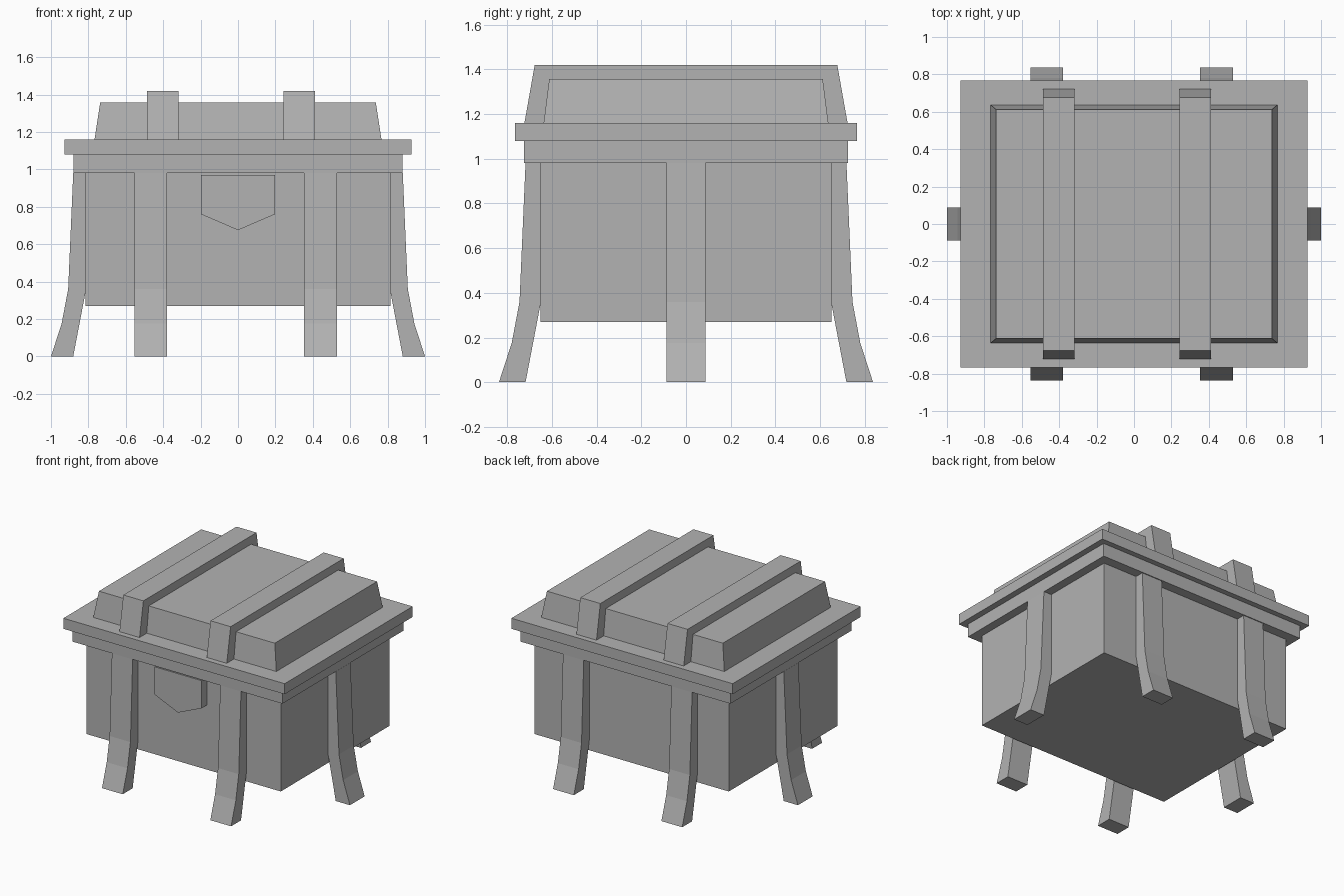
import bpy
import bmesh
from mathutils import Matrix, Vector

if "Cube" in bpy.data.objects:
    bpy.data.objects.remove(bpy.data.objects["Cube"])

grey = bpy.data.materials.new("plain grey")
grey.diffuse_color = (0.45, 0.45, 0.45, 1)
grey.use_nodes = True
grey.node_tree.nodes["Principled BSDF"].inputs["Base Color"].default_value = grey.diffuse_color


def finish(bm, name):
    bmesh.ops.recalc_face_normals(bm, faces=bm.faces)
    mesh = bpy.data.meshes.new(name)
    bm.to_mesh(mesh)
    bm.free()
    mesh.materials.append(grey)
    obj = bpy.data.objects.new(name, mesh)
    bpy.context.collection.objects.link(obj)
    return obj


def block(name, x, y, z0, z1, top_x=None, top_y=None, cx=0):
    """Box of half sizes x, y, optionally tapered towards the top."""
    bm = bmesh.new()
    bmesh.ops.create_cube(bm, size=2)
    for v in bm.verts:
        top = v.co.z > 0
        hx = top_x if top and top_x else x
        hy = top_y if top and top_y else y
        v.co = (cx + v.co.x * hx, v.co.y * hy, z1 if top else z0)
    return finish(bm, name)


def extrude(name, points, direction, matrix=Matrix()):
    """Extrude a closed outline along a direction, then place it."""
    bm = bmesh.new()
    face = bm.faces.new([bm.verts.new(p) for p in points])
    res = bmesh.ops.extrude_face_region(bm, geom=[face])
    verts = [g for g in res["geom"] if isinstance(g, bmesh.types.BMVert)]
    bmesh.ops.translate(bm, verts=verts, vec=Vector(direction))
    bm.transform(matrix)
    return finish(bm, name)


# Chest body, stepped rim and tapered lid
BODY_X, BODY_Y = 0.815, 0.652
block("chest_body", BODY_X, BODY_Y, 0.27, 0.98)
block("lower_rim", 0.88, 0.725, 0.98, 1.08)
block("upper_rim", 0.927, 0.766, 1.08, 1.16)
block("lid", 0.767, 0.637, 1.16, 1.357, 0.737, 0.612)

# Straps over the lid
for side, cx in (("left", -0.403), ("right", 0.328)):
    block("lid_strap_" + side, 0.084, 0.723, 1.16, 1.42, 0.084, 0.677, cx)

# Flared legs: (distance out from the body wall, height)
LEG = [(0, 0.98), (0.066, 0.98), (0.093, 0.36), (0.128, 0.175),
       (0.185, 0), (0.066, 0), (0, 0.345)]


def leg(name, centre, wall, half, turn):
    points = [(wall + d, -half, z) for d, z in LEG]
    place = Matrix.Translation(centre) @ Matrix.Rotation(turn, 4, "Z")
    extrude(name, points, (0, 2 * half, 0), place)


QUARTER = 1.5707963
leg("right_leg", (0, 0, 0), BODY_X, 0.088, 0)
leg("left_leg", (0, 0, 0), BODY_X, 0.088, 2 * QUARTER)
for side, cx in (("left", -0.467), ("right", 0.441)):
    leg("front_leg_" + side, (cx, 0, 0), BODY_Y, 0.087, -QUARTER)
    leg("back_leg_" + side, (cx, 0, 0), BODY_Y, 0.087, QUARTER)

# Pointed latch plate on the front
outline = [(-0.197, 0.97), (0.197, 0.97), (0.197, 0.76), (0, 0.675), (-0.197, 0.76)]
extrude("latch", [(x, -BODY_Y, z) for x, z in outline], (0, -0.067, 0))
